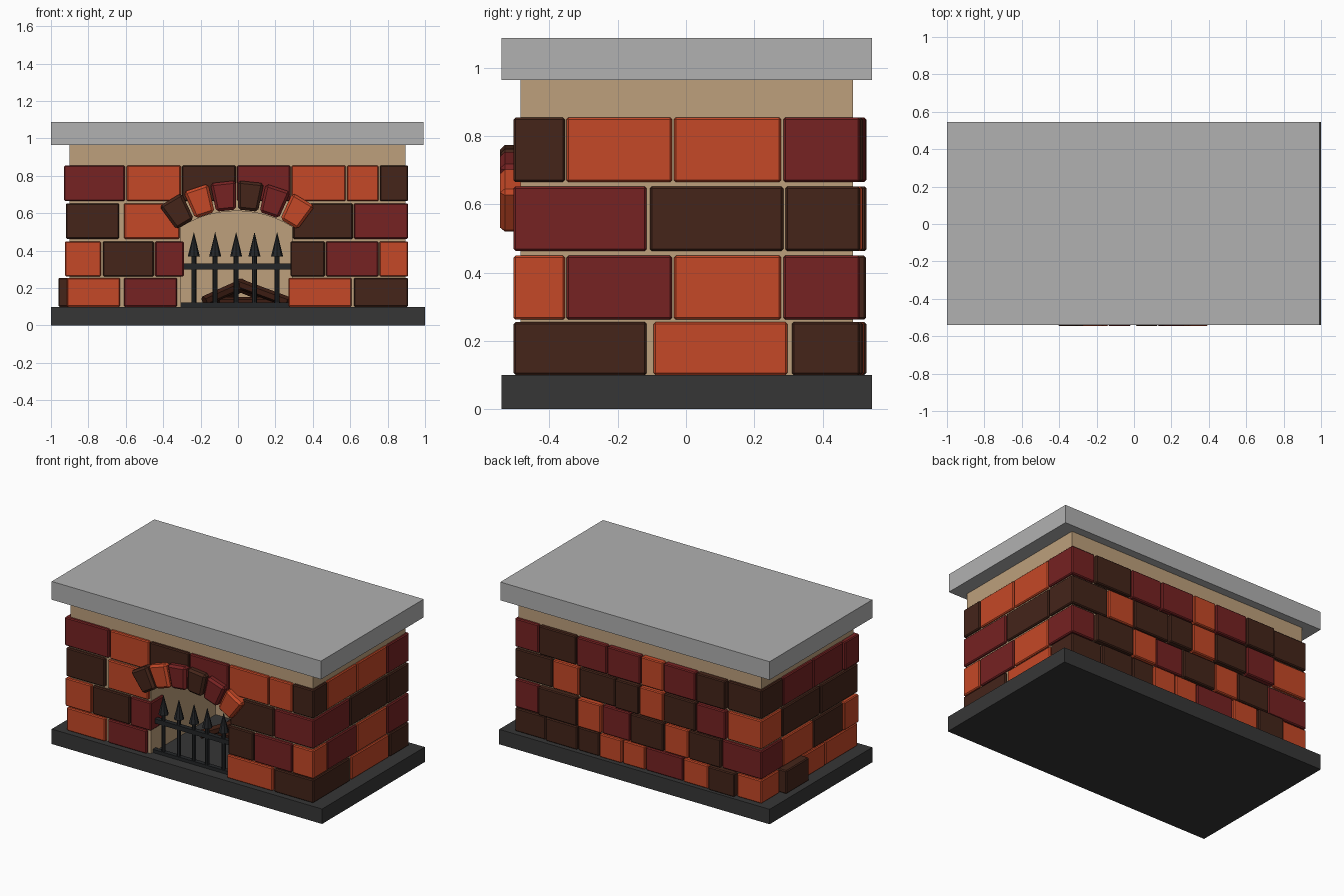
import bpy, bmesh, math, random
from mathutils import Vector

if "Cube" in bpy.data.objects:
    bpy.data.objects.remove(bpy.data.objects["Cube"])
random.seed(4)

def mat(name, c):
    m = bpy.data.materials.new(name)
    m.diffuse_color = (*c, 1)
    m.use_nodes = True
    m.node_tree.nodes["Principled BSDF"].inputs["Base Color"].default_value = m.diffuse_color
    return m

BR = {'o': mat('orange_brick', (.56, .065, .02)),
      'm': mat('maroon_brick', (.18, .016, .016)),
      'b': mat('brown_brick', (.058, .018, .01))}
TAN = mat('mortar', (.51, .35, .2))
DARK = mat('dark_stone', (.037, .037, .037))
IRON = mat('iron', (.017, .019, .021))
WOOD = mat('burnt_wood', (.045, .012, .006))
STONE = mat('grey_stone', (.44, .44, .44))

def finish(bm, name, m, bevel=0):
    bmesh.ops.recalc_face_normals(bm, faces=bm.faces)
    me = bpy.data.meshes.new(name)
    bm.to_mesh(me)
    bm.free()
    me.materials.append(m)
    ob = bpy.data.objects.new(name, me)
    bpy.context.collection.objects.link(ob)
    if bevel:
        b = ob.modifiers.new('bevel', 'BEVEL')
        b.width, b.segments = bevel, 1
    return ob

def prism(name, pts, y0, y1, m, bevel=0):
    """Front (x, z) outline extruded along y."""
    bm = bmesh.new()
    f = bm.faces.new([bm.verts.new((x, y0, z)) for x, z in pts])
    r = bmesh.ops.extrude_face_region(bm, geom=[f])
    for v in r['geom']:
        if isinstance(v, bmesh.types.BMVert):
            v.co.y = y1
    return finish(bm, name, m, bevel)

def box(name, x0, x1, y0, y1, z0, z1, m, bevel=0):
    return prism(name, [(x0, z0), (x1, z0), (x1, z1), (x0, z1)], y0, y1, m, bevel)

def rod(name, a, b, r0, r1, sides, m):
    a, b = Vector(a), Vector(b)
    bm = bmesh.new()
    bmesh.ops.create_cone(bm, cap_ends=True, segments=sides, radius1=r0, radius2=r1, depth=(b - a).length)
    ob = finish(bm, name, m)
    ob.location = (a + b) / 2
    ob.rotation_euler = (b - a).to_track_quat('Z', 'Y').to_euler()
    return ob

# slabs
box('hearth_base', -1, 1, -.54, .545, 0, .1, DARK)
box('mantel_slab', -1, .992, -.54, .545, .965, 1.087, STONE)

# mortar core with arched firebox
cx, hw, R, top = -.0075, .2975, .56, .612
a0 = math.asin(hw / R)
arc = [(cx + R * math.sin(a0 * t / 6), top - R + R * math.cos(a0 * t / 6)) for t in range(-6, 7)]
prism('core_front', [(-.9, .1), (cx - hw, .1)] + arc +
      [(cx + hw, .1), (.895, .1), (.895, .965), (-.9, .965)], -.485, .2, TAN)
box('core_back', -.9, .895, .2, .49, .1, .965, TAN)

ROWS = [(.1, .255), (.262, .45), (.463, .653), (.665, .855)]

# front bricks: (x0, x1, colour); end bricks wrap the corner
FRONT = [
    [(-.915, -.63, 'o'), (-.61, -.325, 'm'), (.27, .608, 'o'), (.62, .91, 'b')],
    [(-.925, -.733, 'o'), (-.722, -.45, 'b'), (-.443, -.29, 'm'),
     (.28, .464, 'b'), (.47, .75, 'm'), (.756, .91, 'o')],
    [(-.92, -.635, 'b'), (-.61, -.312, 'o'), (.295, .614, 'b'), (.62, .91, 'm')],
    [(-.93, -.605, 'm'), (-.595, -.306, 'o'), (-.3, -.012, 'b'), (-.005, .28, 'm'),
     (.286, .576, 'o'), (.582, .752, 'o'), (.758, .91, 'b')]]
# back bricks from right to left: inner joints and colours
BACK = [
    ([.68, .44, .28, .11, -.06, -.34, -.53, -.73], 'bbboomobo'),
    ([.73, .44, .26, .05, -.2, -.38, -.62], 'mbombobm'),
    ([.63, .43, .16, -.02, -.2, -.44, -.66], 'bobbobmo'),
    ([.73, .45, .22, -.03, -.2, -.44, -.66], 'mbmmombb')]
# side bricks between the corner bricks: corner ends and middles
SIDE_R = [(-.115, .31, [(-.095, .297, 'o')]),
          (-.355, .285, [(-.35, -.041, 'm'), (-.035, .279, 'o')]),
          (-.115, .291, [(-.106, .285, 'b')]),
          (-.355, .285, [(-.35, -.041, 'o'), (-.035, .279, 'o')])]
SIDE_L = [(-.17, .32, [(-.16, .06, 'o'), (.07, .31, 'b')]),
          (-.355, .285, [(-.35, -.041, 'b'), (-.035, .279, 'o')]),
          (-.115, .291, [(-.106, .285, 'b')]),
          (-.355, .285, [(-.35, -.041, 'm'), (-.035, .279, 'm')])]

for i, (z0, z1) in enumerate(ROWS):
    row, bev = FRONT[i], .006
    for j, (x0, x1, c) in enumerate(row):
        y1 = SIDE_L[i][0] if j == 0 else SIDE_R[i][0] if j == len(row) - 1 else -.365
        box('front_brick', x0, x1, -.505, y1, z0, z1, BR[c], bev)
    joints, cols = BACK[i]
    xs = [.914] + joints + [-.92]
    for j, c in enumerate(cols):
        end = j in (0, len(cols) - 1)
        y0 = SIDE_R[i][1] if j == 0 else SIDE_L[i][1] if end else .4
        y1 = .51 if end else random.uniform(.515, .53)
        box('back_brick', xs[j + 1] + .004, xs[j] - .004, y0, y1, z0, z1, BR[c], bev)
    for y0, y1, c in SIDE_R[i][2]:
        box('right_brick', .8, .908, y0, y1, z0, z1, BR[c], bev)
    for y0, y1, c in SIDE_L[i][2]:
        out = -.96 if (i == 0 and c == 'b') else -.918
        box('left_brick', out, -.8, y0, y1, z0, z1, BR[c], bev)

# arch of wedge bricks over the opening
step, zc = math.radians(12.3), .075
for k, c in enumerate('bombmo'):
    a = (k - 3) * step + .008
    b = a + step - .016
    pts = [(-.005 + r * math.sin(t), zc + r * math.cos(t))
           for r, t in ((.545, a), (.7, a), (.7, b), (.545, b))]
    prism('arch_brick', pts, -.545, -.4, BR[c], .014)

# iron grate
gy = -.45
box('grate_foot', -.305, .285, gy - .015, gy + .015, .1, .122, IRON)
box('grate_rail', -.29, .28, gy - .015, gy + .015, .3, .33, IRON)
for x in (-.236, -.122, -.01, .088, .209):
    rod('grate_bar', (x, gy, .1), (x, gy, .38), .013, .013, 8, IRON)
    rod('grate_spike', (x, gy, .37), (x, gy, .5), .032, 0, 8, IRON)

# stacked logs
for a, b in [((-.18, -.14, .13), (.03, -.02, .225)), ((.27, -.14, .125), (0, -.03, .225)),
             ((-.12, .1, .13), (.04, -.02, .22)), ((.2, .12, .13), (.0, -.02, .21)),
             ((-.1, -.05, .125), (.2, -.05, .125))]:
    rod('log', a, b, .028, .028, 6, WOOD)
